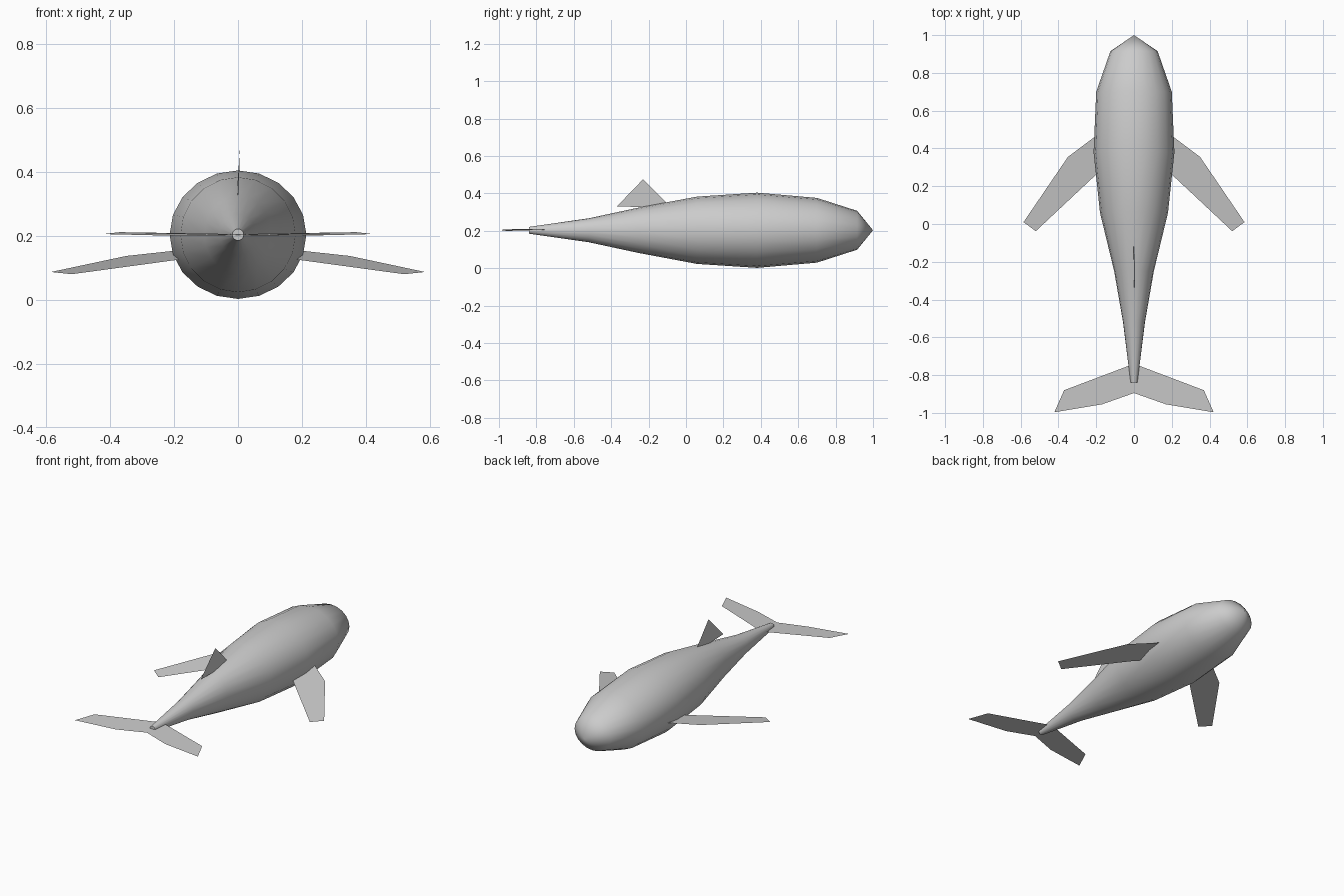
import bpy, bmesh, math

if "Cube" in bpy.data.objects:
    bpy.data.objects.remove(bpy.data.objects["Cube"])

grey = bpy.data.materials.new("plain grey")
grey.diffuse_color = (0.6, 0.6, 0.6, 1)
grey.use_nodes = True
grey.node_tree.nodes["Principled BSDF"].inputs["Base Color"].default_value = grey.diffuse_color


def make(name, verts, faces):
    mesh = bpy.data.meshes.new(name)
    mesh.from_pydata(verts, [], faces)
    bm = bmesh.new()
    bm.from_mesh(mesh)
    bmesh.ops.recalc_face_normals(bm, faces=bm.faces)
    bm.to_mesh(mesh)
    bm.free()
    mesh.materials.append(grey)
    ob = bpy.data.objects.new(name, mesh)
    bpy.context.collection.objects.link(ob)
    return ob


def sheet(name, pts):
    # thin fin: a single flat polygon
    ob = make(name, pts, [list(range(len(pts)))])
    if ob.data.polygons[0].normal.z < -0.1:
        ob.data.flip_normals()
    return ob


# Body: rings of (y, half width, half height) along the length, closed by a nose point
SIDES, MID = 20, 0.203
rings = [(0.915, 0.125, 0.104), (0.70, 0.20, 0.173), (0.38, 0.214, 0.201),
         (0.06, 0.18, 0.180), (-0.25, 0.105, 0.122), (-0.52, 0.058, 0.064),
         (-0.84, 0.018, 0.018)]
verts = [(0, 1, MID)]
for y, w, h in rings:
    for i in range(SIDES):
        a = 2 * math.pi * i / SIDES
        verts.append((w * math.cos(a), y, MID + h * math.sin(a)))
faces = []
for i in range(SIDES):
    j = (i + 1) % SIDES
    faces.append((0, 1 + i, 1 + j))
    for r in range(len(rings) - 1):
        a, b = 1 + r * SIDES, 1 + (r + 1) * SIDES
        faces.append((a + i, b + i, b + j, a + j))
faces.append(tuple(1 + (len(rings) - 1) * SIDES + i for i in range(SIDES)))
body = make("body", verts, faces)
bpy.context.view_layer.objects.active = body
body.select_set(True)
bpy.ops.object.shade_smooth_by_angle(angle=math.radians(60))

# Side fins and tail flukes, mirrored left and right
fin = [(0.17, 0.49), (0.35, 0.355), (0.585, 0.01), (0.52, -0.038), (0.17, 0.29)]
fluke = [(0, -0.74, 0.205), (0.37, -0.88, 0.211), (0.422, -0.997, 0.205),
         (0.17, -0.955, 0.199), (0, -0.895, 0.202)]
for side, s in (("right", 1), ("left", -1)):
    sheet(side + "_fin", [(s * x, y, 0.085 + 0.145 * y) for x, y in fin])
    sheet(side + "_fluke", [(s * x, y, z) for x, y, z in fluke])

# Back fin, leaning very slightly
sheet("back_fin", [(-0.004, -0.08, 0.325), (0.006, -0.23, 0.475), (0.002, -0.37, 0.33)])
